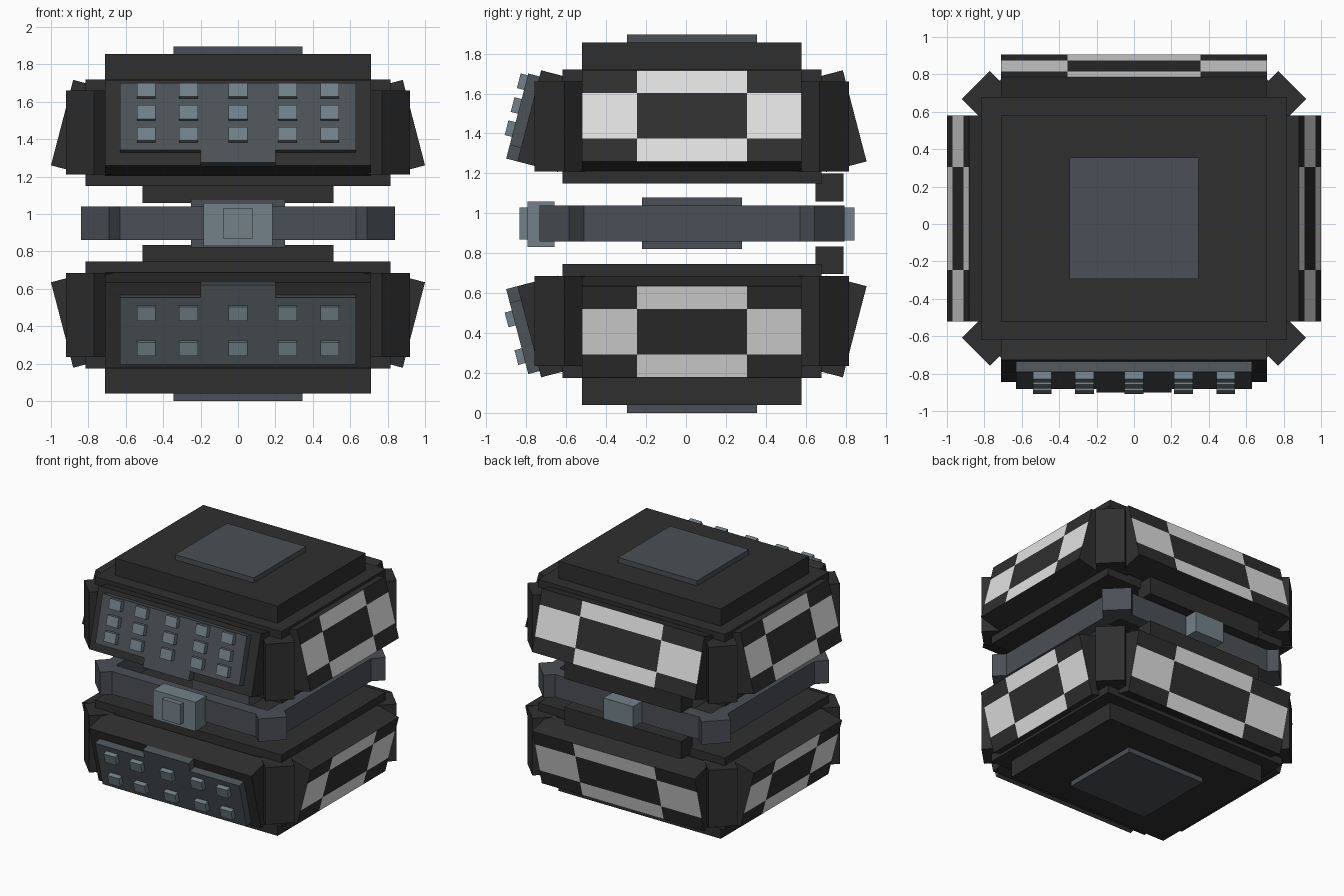
import bpy, bmesh
from math import radians
from mathutils import Matrix, Vector

if "Cube" in bpy.data.objects:
    bpy.data.objects.remove(bpy.data.objects["Cube"], do_unlink=True)


def material(name, rgb):
    m = bpy.data.materials.new(name)
    m.use_nodes = True
    m.diffuse_color = (*rgb, 1)
    m.node_tree.nodes["Principled BSDF"].inputs["Base Color"].default_value = (*rgb, 1)
    return m


BLACK = material("charcoal black", (0.028, 0.028, 0.028))
WHITE = material("checker white", (0.75, 0.75, 0.75))
STEEL = material("steel grey", (0.07, 0.078, 0.092))
PLATE = material("panel grey", (0.072, 0.085, 0.094))
LIGHT = material("light blue grey", (0.17, 0.22, 0.25))

T = Matrix.Translation
CENTRE = T((0, 0.03, 0))


def turn(deg):
    return Matrix.Rotation(radians(deg), 4, 'Z')


def box(name, x, y, z, mat, matrix=Matrix(), checker=False):
    """Box from three (low, high) ranges; checker paints its outer -y face."""
    lo, hi = Vector((x[0], y[0], z[0])), Vector((x[1], y[1], z[1]))
    mid, size = (lo + hi) / 2, hi - lo
    bm = bmesh.new()
    bmesh.ops.create_cube(bm, size=1)
    if checker:
        for axis in (Vector((1, 0, 0)), Vector((0, 0, 1))):
            for side in (-0.25, 0.25):
                bmesh.ops.bisect_plane(bm, geom=bm.verts[:] + bm.edges[:] + bm.faces[:],
                                       plane_co=axis * side, plane_no=axis)
        for f in bm.faces:
            c = f.calc_center_median()
            if c.y < -0.49 and (abs(c.x) > 0.25) != (abs(c.z) > 0.25):
                f.material_index = 1
    bm.transform(matrix @ T(mid) @ Matrix.Diagonal((*size, 1)))
    bmesh.ops.recalc_face_normals(bm, faces=bm.faces)
    mesh = bpy.data.meshes.new(name)
    bm.to_mesh(mesh)
    bm.free()
    mesh.materials.append(mat)
    if checker:
        mesh.materials.append(WHITE)
    obj = bpy.data.objects.new(name, mesh)
    bpy.context.collection.objects.link(obj)


def around(v):
    return (-v, v)


TILT = Matrix.Rotation(radians(-14.6), 4, 'X')
FLIP = T((0, 0, 1.895)) @ Matrix.Diagonal((1, 1, -1, 1))

# The lower half mirrors the upper one, apart from its button rows
for half, H, rows in (("upper", Matrix(), (0.15, 0.27, 0.393)),
                      ("lower", FLIP, (0.15, 0.345))):
    M = H @ CENTRE
    box(half + "_body", around(0.815), around(0.65), (1.15, 1.72), BLACK, M)
    box(half + "_cap", around(0.71), around(0.55), (1.70, 1.855), BLACK, M)
    box(half + "_cap_plate", around(0.345), around(0.325), (1.84, 1.895), STEEL, M)
    box(half + "_hinge_block", around(0.51), (0.62, 0.76), (1.06, 1.20), BLACK, M)

    # Tilted panels on the four sides
    for side, angle, dist, width in (("front", 0, 0.875, 0.71), ("left", 90, 1.0, 0.55),
                                     ("back", 180, 0.875, 0.71), ("right", 270, 1.0, 0.55)):
        P = M @ turn(angle) @ T((0, -dist, 1.26)) @ TILT
        box(f"{half}_{side}_panel", around(width), (0, 0.21), (0, 0.472),
            BLACK, P, checker=side != "front")
        if side == "front":
            box(half + "_button_plate", around(0.63), (-0.058, 0.01), (0.07, 0.44), PLATE, P)
            box(half + "_button_plate_tab", around(0.2), (-0.058, 0.01), (0, 0.07), PLATE, P)
            for s in rows:
                for x in (-0.49, -0.265, 0, 0.265, 0.49):
                    box(half + "_button", (x - 0.05, x + 0.05), (-0.095, -0.05),
                        (s - 0.038, s + 0.038), LIGHT, P)

    # Corner posts
    for sx in (-1, 1):
        for sy in (-1, 1):
            P = M @ T((sx * 0.845, sy * 0.713, 0)) @ turn(sx * (45 if sy < 0 else 135))
            box(half + "_corner_post", around(0.106), (0, 0.2), (1.21, 1.66), BLACK, P)

# Middle ring with chamfered corners
RING_Z = (0.86, 1.04)
for side, angle, dist, width in (("front", 0, 0.705, 0.7), ("left", 90, 0.765, 0.6),
                                 ("back", 180, 0.705, 0.7), ("right", 270, 0.765, 0.6)):
    box(f"ring_{side}_bar", around(width), (-dist, 0.1 - dist), RING_Z, STEEL,
        CENTRE @ turn(angle))
for sx in (-1, 1):
    for sy in (-1, 1):
        P = CENTRE @ T((sx * 0.765, sy * 0.69, 0)) @ turn(sx * (45 if sy < 0 else 135))
        box("ring_corner", around(0.106), (0, 0.14), RING_Z, STEEL, P)

# Core and clasps
box("core", around(0.25), around(0.25), (0.82, 1.08), STEEL, CENTRE)
box("front_clasp", around(0.185), (-0.795, -0.66), (0.83, 1.06), LIGHT)
box("front_clasp_button", around(0.08), (-0.835, -0.78), (0.87, 1.03), LIGHT)
box("back_clasp", around(0.13), (0.70, 0.845), (0.865, 1.03), LIGHT)
